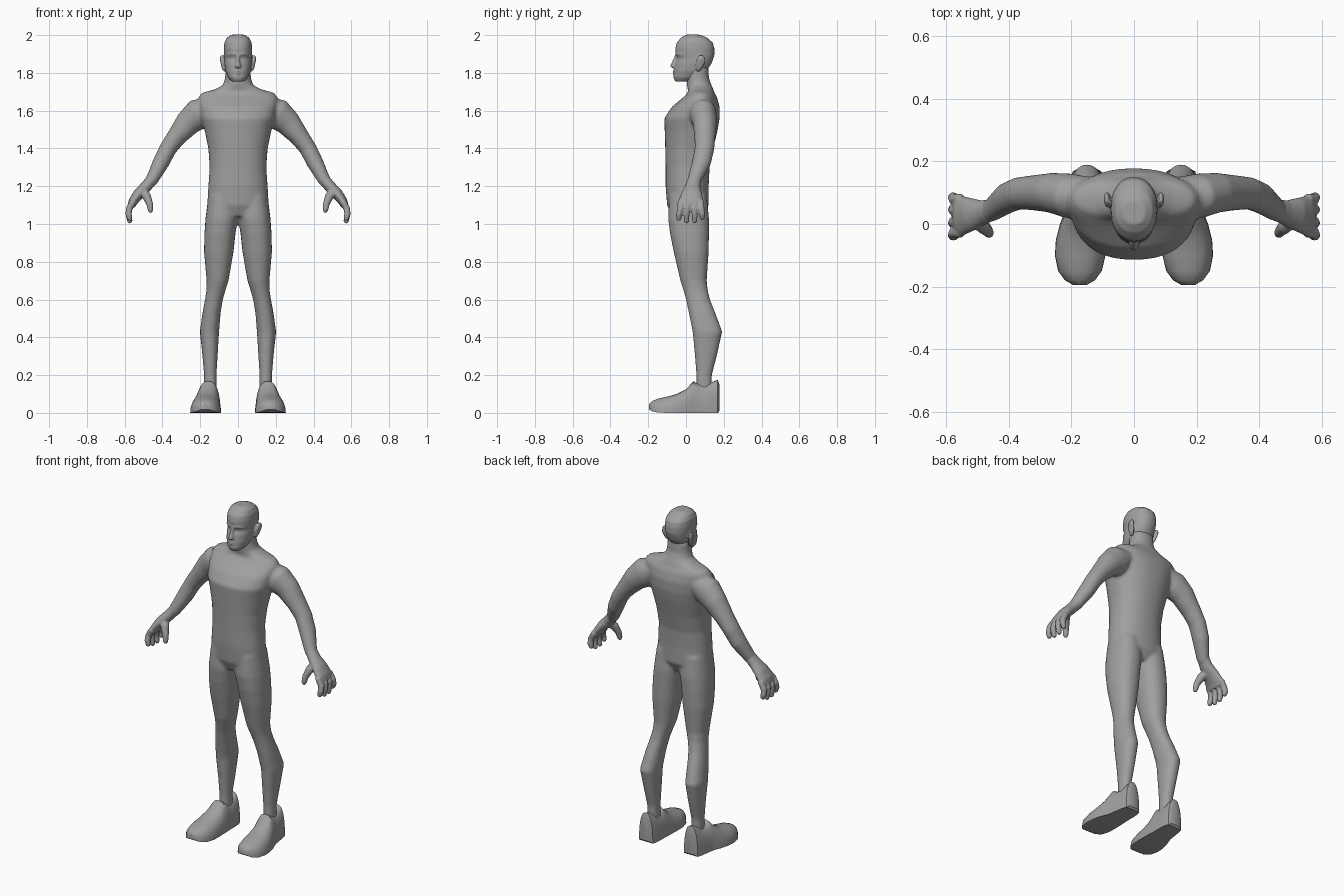
import bpy, bmesh, math
from mathutils import Vector

grey = bpy.data.materials.new("plain_grey")
grey.diffuse_color = (0.35, 0.35, 0.35, 1)


def spow(v, p):
    return math.copysign(abs(v) ** p, v)


def skin(bm, rings):
    """Bridge rings of points into a capped solid."""
    loops = [[bm.verts.new(p) for p in r] for r in rings]
    n = len(loops[0])
    for a, b in zip(loops, loops[1:]):
        for i in range(n):
            bm.faces.new((a[i], a[(i + 1) % n], b[(i + 1) % n], b[i]))
    bm.faces.new(loops[0])
    bm.faces.new(loops[-1])


def stack(bm, rows, s=1, p=0.9, n=24):
    """Loft upright sections: z, x0, x1, y0, y1."""
    rings = []
    for z, x0, x1, y0, y1 in rows:
        ring = []
        for i in range(n):
            t = math.tau * i / n
            ring.append((s * ((x0 + x1) / 2 + (x1 - x0) / 2 * spow(math.cos(t), p)),
                         (y0 + y1) / 2 + (y1 - y0) / 2 * spow(math.sin(t), p), z))
        rings.append(ring)
    skin(bm, rings)


def tube(bm, rows, s=1, n=14):
    """Loft along a path: x, y, z, thickness radius, front-to-back radius."""
    pts = [Vector(r[:3]) for r in rows]
    rings = []
    for k, r in enumerate(rows):
        d = (pts[min(k + 1, len(pts) - 1)] - pts[max(k - 1, 0)]).normalized()
        u = Vector((0, 1, 0)).cross(d).normalized()
        v = d.cross(u)
        ring = []
        for i in range(n):
            t = math.tau * i / n
            q = pts[k] + u * r[3] * math.cos(t) + v * r[4] * math.sin(t)
            ring.append((s * q.x, q.y, q.z))
        rings.append(ring)
    skin(bm, rings)


def finish(name, bm, voxel=None, smooth=4):
    bmesh.ops.recalc_face_normals(bm, faces=bm.faces)
    me = bpy.data.meshes.new(name)
    bm.to_mesh(me)
    bm.free()
    me.materials.append(grey)
    ob = bpy.data.objects.new(name, me)
    bpy.context.collection.objects.link(ob)
    bpy.ops.object.select_all(action='DESELECT')
    ob.select_set(True)
    bpy.context.view_layer.objects.active = ob
    if voxel:
        m = ob.modifiers.new("blend", 'REMESH')
        m.mode = 'VOXEL'
        m.voxel_size = voxel
        m.use_smooth_shade = True
        m = ob.modifiers.new("soften", 'SMOOTH')
        m.factor = 0.5
        m.iterations = smooth
    else:
        bpy.ops.object.shade_smooth_by_angle(angle=math.radians(40))
    return ob


# Body: torso and neck
body = bmesh.new()
stack(body, [(z, -x, x, a, b) for z, x, a, b in [
    (1.04, .11, -.075, .09), (1.10, .163, -.10, .12), (1.2, .157, -.108, .12),
    (1.3, .15, -.108, .125), (1.4, .157, -.11, .145), (1.5, .178, -.113, .168),
    (1.56, .195, -.115, .178), (1.62, .205, -.075, .178), (1.67, .21, -.015, .165),
    (1.695, .19, .01, .15), (1.712, .125, .01, .145), (1.735, .08, .005, .135),
    (1.77, .069, .003, .122), (1.83, .066, .005, .118)]], n=36)
for s in (1, -1):
    # Arms
    tube(body, [(.14, .085, 1.615, .06, .065), (.208, .09, 1.583, .084, .072),
                (.265, .1, 1.535, .069, .064), (.325, .1, 1.462, .052, .056),
                (.37, .098, 1.40, .046, .052), (.408, .082, 1.325, .044, .05),
                (.455, .045, 1.235, .034, .037), (.475, .038, 1.21, .03, .036)], s, 20)
    # Legs
    stack(body, [(1.15, .0, .157, -.09, .11), (1.03, .0, .172, -.095, .122),
                 (.95, .013, .178, -.085, .122), (.85, .024, .18, -.065, .12),
                 (.7, .05, .166, -.03, .11), (.65, .066, .167, -.014, .115),
                 (.6, .08, .175, 0, .127), (.53, .092, .188, .015, .155),
                 (.43, .1, .202, .035, .192), (.3, .108, .188, .047, .163),
                 (.2, .114, .18, .055, .137), (.1, .114, .18, .055, .137)], s)
finish("body", body, .009)

# Head
head = bmesh.new()
stack(head, [(z, -x, x, a, b) for z, x, a, b in [
    (1.755, .034, -.058, .03), (1.775, .052, -.066, .075), (1.81, .066, -.063, .11),
    (1.85, .072, -.057, .135), (1.877, .073, -.046, .145), (1.895, .074, -.055, .15),
    (1.93, .075, -.056, .15), (1.96, .072, -.049, .142), (1.985, .06, -.028, .115),
    (2.002, .035, .0, .075)]], n=32)
# Nose and lips
stack(head, [(1.825, -.014, .014, -.074, -.04), (1.835, -.016, .016, -.085, -.04),
             (1.86, -.010, .010, -.073, -.04), (1.895, -.008, .008, -.058, -.04)], n=12)
for z in (1.797, 1.809):
    tube(head, [(-.028, -.052, z, .005, .005), (0, -.064, z, .006, .008),
                (.028, -.052, z, .005, .005)], n=8)
for s in (1, -1):
    # Brows and ears
    tube(head, [(.008, -.052, 1.897, .006, .007), (.03, -.046, 1.902, .006, .008),
                (.052, -.026, 1.896, .006, .007)], s, 8)
    tube(head, [(.068, .062, 1.808, .007, .008), (.077, .068, 1.825, .009, .017),
                (.084, .076, 1.855, .009, .025), (.088, .08, 1.875, .009, .024),
                (.086, .082, 1.893, .006, .012)], s, 12)
finish("head", head, .005, 3)

for s, side in ((1, "left"), (-1, "right")):
    # Hand: palm, four fingers, thumb
    hand = bmesh.new()
    tube(hand, [(.45, .047, 1.243, .031, .034), (.485, .036, 1.2, .031, .04),
                (.525, .03, 1.16, .03, .055), (.555, .026, 1.12, .025, .066),
                (.566, .026, 1.095, .02, .066)], s, 20)
    for y, y_tip, tip in ((.08, .086, 1.03), (.044, .046, 1.012), (.007, .003, 1.012),
                          (-.028, -.038, 1.025)):
        tube(hand, [(.555, y, 1.12, .017, .017), (.577, y, 1.08, .018, .018),
                    (.579, y_tip, 1.05, .017, .016), (.572, y_tip, tip, .014, .013),
                    (.568, y_tip, tip - .007, .007, .007)], s, 10)
    tube(hand, [(.505, .02, 1.175, .025, .03), (.483, -.008, 1.145, .024, .024),
                (.467, -.024, 1.105, .018, .018), (.463, -.03, 1.075, .015, .016),
                (.462, -.03, 1.06, .008, .009)], s, 10)
    finish(side + "_hand", hand, .005, 3)

    # Shoe: flat-soled sections from heel to toe (y, centre, half width, sole, top)
    shoe = bmesh.new()
    rings = []
    for y, c, w, z0, z1 in [(.177, .15, .03, .01, .15), (.168, .15, .046, 0, .175),
                            (.14, .15, .054, 0, .165), (.1, .152, .058, 0, .145),
                            (.06, .155, .061, 0, .155), (.04, .157, .064, 0, .168),
                            (.0, .164, .073, 0, .125), (-.05, .17, .08, 0, .1),
                            (-.1, .172, .081, 0, .086), (-.15, .173, .07, .002, .075),
                            (-.18, .173, .048, .008, .062), (-.195, .173, .022, .018, .045)]:
        ring = []
        for i in range(17):
            t = math.pi * i / 16
            ring.append((s * (c + w * spow(math.cos(t), .8)), y,
                         z0 + (z1 - z0) * math.sin(t) ** .85))
        rings.append(ring)
    skin(shoe, rings)
    finish(side + "_shoe", shoe)
